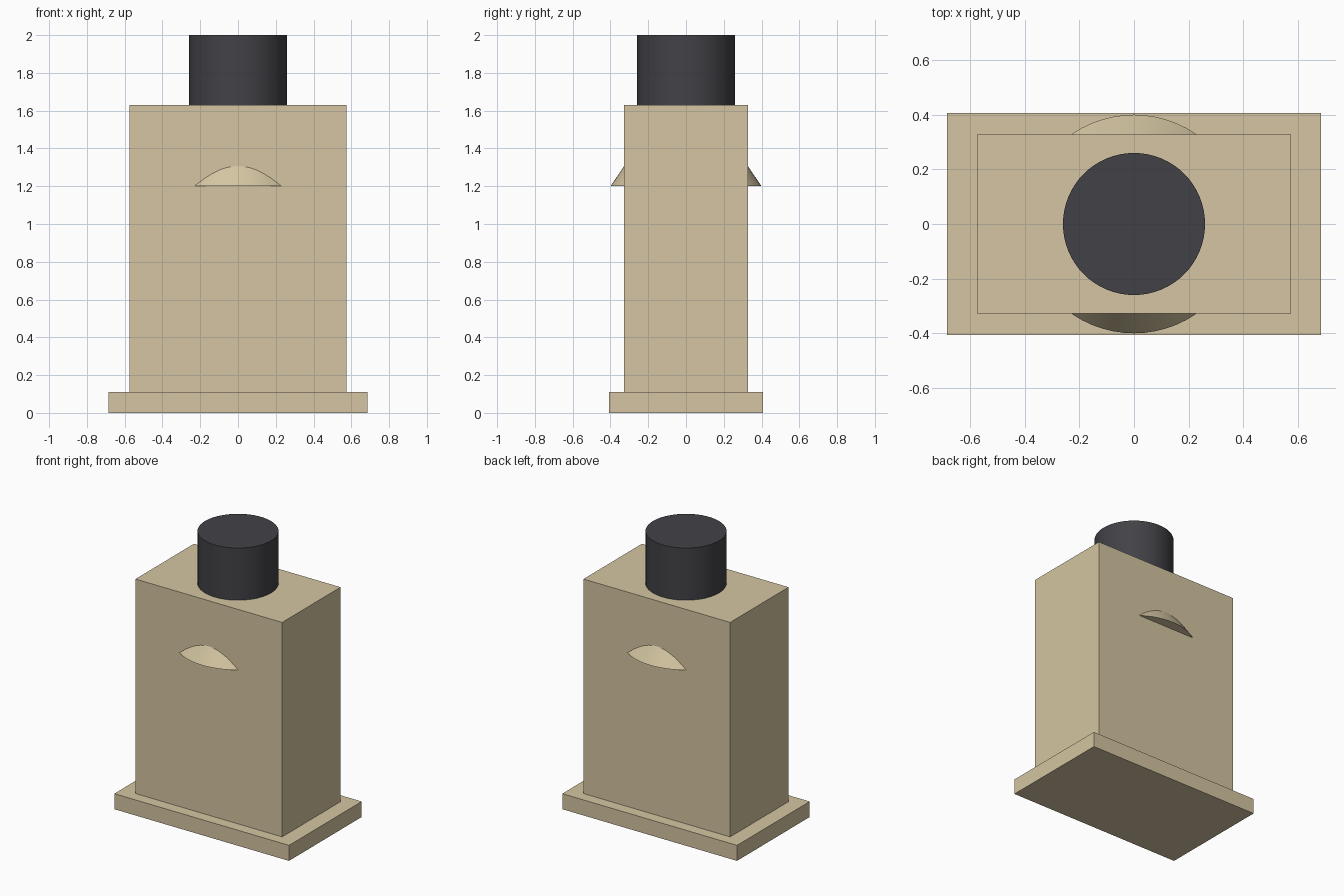
import bpy
import math

if "Cube" in bpy.data.objects:
    bpy.data.objects.remove(bpy.data.objects["Cube"])


def material(name, color):
    m = bpy.data.materials.new(name)
    m.diffuse_color = (*color, 1.0)
    m.use_nodes = True
    m.node_tree.nodes["Principled BSDF"].inputs["Base Color"].default_value = m.diffuse_color
    return m


TAN = material("tan", (0.66, 0.56, 0.36))
DARK = material("dark_grey", (0.055, 0.053, 0.062))


def finish(name, mat):
    ob = bpy.context.object
    ob.name = name
    ob.data.materials.append(mat)
    return ob


def box(name, half_x, half_y, z0, z1, mat):
    bpy.ops.mesh.primitive_cube_add(size=1, location=(0, 0, (z0 + z1) / 2))
    ob = finish(name, mat)
    ob.scale = (2 * half_x, 2 * half_y, z1 - z0)
    bpy.ops.object.transform_apply(location=False, rotation=False, scale=True)


def cone(name, r0, r1, z0, z1, mat):
    bpy.ops.mesh.primitive_cone_add(vertices=64, radius1=r0, radius2=r1,
                                    depth=z1 - z0, location=(0, 0, (z0 + z1) / 2))
    finish(name, mat)
    bpy.ops.object.shade_smooth_by_angle(angle=math.radians(30))


# Foot plate and flat bottle body
box("base_plate", 0.685, 0.407, 0.0, 0.11, TAN)
box("body", 0.575, 0.327, 0.11, 1.63, TAN)

# Conical shoulder, poking out through the front and back of the body
cone("shoulder", 0.40, 0.26, 1.20, 1.405, TAN)

# Round cap
cone("cap", 0.26, 0.26, 1.63, 2.0, DARK)
